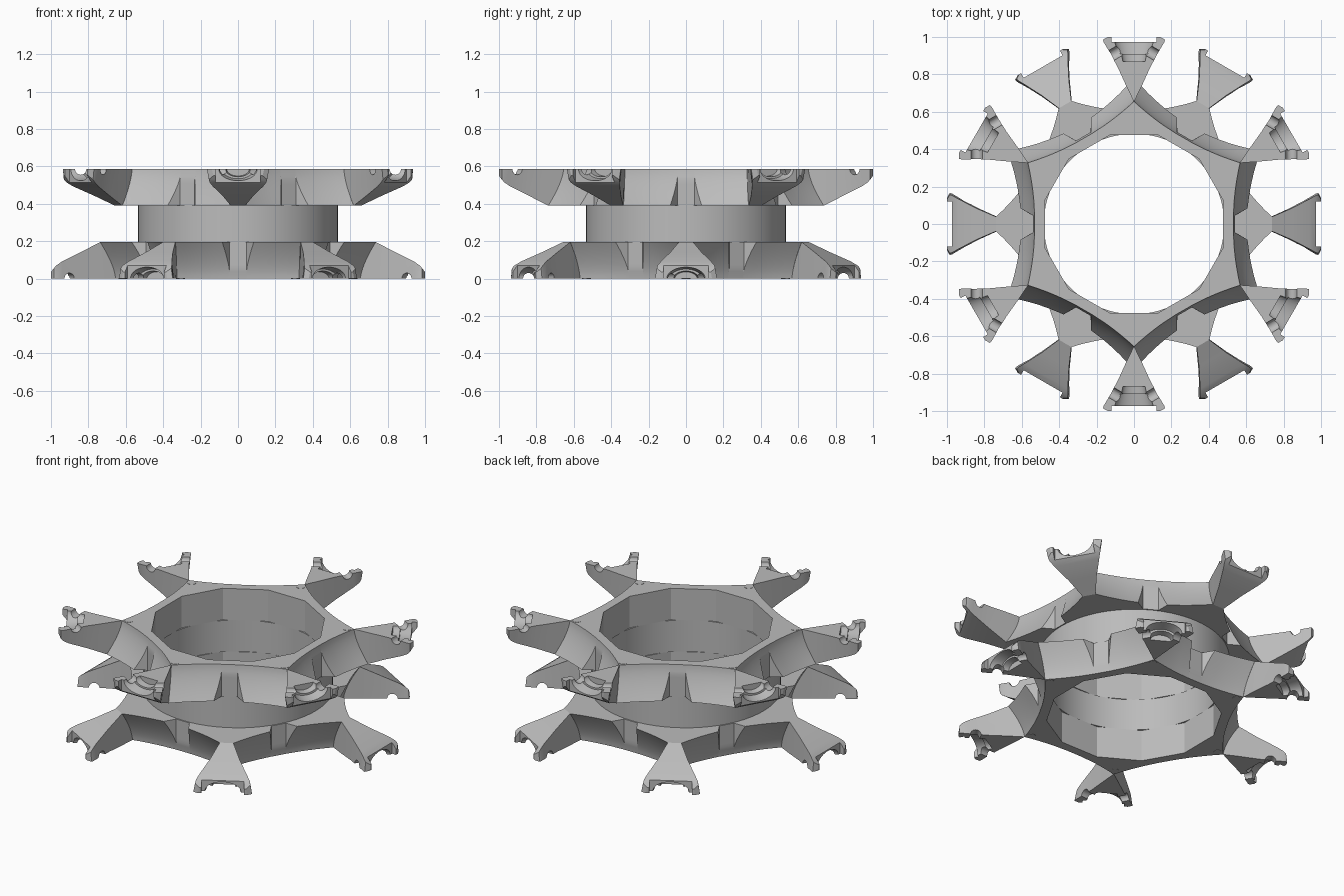
import bpy, bmesh
from math import pi, sin, cos, radians
from mathutils import Matrix, Vector

cube = bpy.data.objects.get("Cube")
if cube:
    bpy.data.objects.remove(cube)

H = 0.195          # thickness of one hub and of the spacer ring
GREY = (0.5, 0.5, 0.5, 1)

metal = bpy.data.materials.new("plain_grey")
metal.use_nodes = True
metal.diffuse_color = GREY
metal.node_tree.nodes["Principled BSDF"].inputs["Base Color"].default_value = GREY


def finish(bm, name):
    bmesh.ops.recalc_face_normals(bm, faces=bm.faces)
    mesh = bpy.data.meshes.new(name)
    bm.to_mesh(mesh)
    bm.free()
    mesh.materials.append(metal)
    obj = bpy.data.objects.new(name, mesh)
    bpy.context.scene.collection.objects.link(obj)
    return obj


def loft(loops, name, closed=False):
    """Solid through matching point loops, capped or joined last to first."""
    bm = bmesh.new()
    rings = [[bm.verts.new(p) for p in loop] for loop in loops]
    n = len(rings[0])
    for a, b in zip(rings, rings[1:] + (rings[:1] if closed else [])):
        for i in range(n):
            j = (i + 1) % n
            bm.faces.new((a[i], a[j], b[j], b[i]))
    if not closed:
        bm.faces.new(rings[0])
        bm.faces.new(rings[-1])
    return finish(bm, name)


def cone(r1, r2, depth, matrix, name, sides=32):
    bm = bmesh.new()
    bmesh.ops.create_cone(bm, cap_ends=True, segments=sides, radius1=r1,
                          radius2=r2, depth=depth, matrix=matrix)
    return finish(bm, name)


def activate(obj):
    bpy.ops.object.select_all(action='DESELECT')
    obj.select_set(True)
    bpy.context.view_layer.objects.active = obj


def cut(obj, cutter):
    mod = obj.modifiers.new("cut", 'BOOLEAN')
    mod.operation = 'DIFFERENCE'
    mod.solver = 'EXACT'
    mod.object = cutter
    activate(obj)
    bpy.ops.object.modifier_apply(modifier=mod.name)
    bpy.data.objects.remove(cutter)


def smooth(obj):
    activate(obj)
    bpy.ops.object.shade_smooth_by_angle(angle=radians(25))


def circle(radius, z, sides=64):
    return [(radius * cos(2 * pi * i / sides), radius * sin(2 * pi * i / sides), z)
            for i in range(sides)]


def wall_half(h):
    """Half of one concave, flaring wall, from the corner to the notch: (d, t)."""
    flare = (1 - h / H) ** 1.5

    def depth(u):
        return 0.53 + 0.037 * u * u + (0.075 + 0.016 * u * u) * flare

    half = [(depth(u), u * (0.3265 + 0.0075 * flare)) for u in (1, 0.85, 0.7, 0.55, 0.4)]
    lip = depth(0.2)
    back = min(lip, 0.541)
    half.append((lip, 0.046 + max(lip - back, 0.002) * 0.58))
    half.append((back, 0.045))
    return half


def six_sides(half, h):
    """Mirror a half wall and repeat it around the hub."""
    side = [(d, -t) for d, t in half] + half[::-1]
    points = []
    for i in range(6):
        turn = Matrix.Rotation(radians(60 * i + 30), 3, 'Z')
        points += [turn @ Vector((d, t, h)) for d, t in side]
    return points


# Hub: notched outer walls joined to a twelve-sided bore
bore = []
for angle in (29.5, 26, 22, 18.5, 15, 8.5, 5):
    to_flat = radians(angle - 30 if angle > 15 else angle)
    r = 0.476 / cos(to_flat)
    bore.append((r * cos(radians(angle)), r * sin(radians(angle))))
levels = [H * i / 10 for i in range(11)]
hub = loft([six_sides(wall_half(h), h) for h in levels]
           + [six_sides(bore, H), six_sides(bore, 0)], "upper_hub", closed=True)
smooth(hub)

# Arm: flared prism with a rising underside; columns are radius, half width, underside
sections = [(0.655, 0.001, 0), (0.737, 0.041, 0), (0.84, 0.088, 0.053),
            (0.94, 0.143, 0.103), (0.972, 0.162, 0.125), (0.985, 0.166, 0.14),
            (1.0, 0.14, 0.16)]
arm = loft([[(r, -w, H), (r, w, H), (r, w * 0.94, z), (r, -w * 0.94, z)]
            for r, w, z in sections], "arm")
# Gap between the two prongs at the tip
gap = [(0.972, -0.12), (1.1, -0.12), (1.1, 0.12), (0.972, 0.12)]
cut(arm, loft([[(x, y, z) for x, y in gap] for z in (-0.1, 0.3)], "gap_cutter"))
# Stepped half-round socket in the outer face
for r1, r2, start, end in ((0.085, 0.125, 0.91, 1.05), (0.06, 0.075, 0.87, 0.95)):
    place = (Matrix.Translation(((start + end) / 2, 0, H))
             @ Matrix.Diagonal((1, 1, 0.6, 1)) @ Matrix.Rotation(pi / 2, 4, 'Y'))
    cut(arm, cone(r1, r2, end - start, place, "socket_cutter"))
# Cross grooves through the prong walls
for s in (-1, 1):
    axis = Vector((-0.5, s * 0.866, 0)).to_track_quat('Z', 'Y').to_matrix().to_4x4()
    place = Matrix.Translation((0.905, s * 0.115, H)) @ axis
    cut(arm, cone(0.03, 0.03, 0.12, place, "groove_cutter", 20))
smooth(arm)

# Round pin head, almost flush with the outer face of the hub
pin = cone(0.024, 0.024, 0.008, Matrix.Translation((0.615, 0, H - 0.0025)), "pin", 24)


def place_copy(source, name, matrix):
    obj = bpy.data.objects.new(name, source.data)
    bpy.context.scene.collection.objects.link(obj)
    obj.matrix_world = matrix


# Place both hubs with their arms and pins; the lower one is turned over
upper = Matrix.Translation((0, 0, 2 * H)) @ Matrix.Rotation(pi / 6, 4, 'Z')
lower = Matrix.Translation((0, 0, H)) @ Matrix.Rotation(pi, 4, 'X')
hub.matrix_world = upper
place_copy(hub, "lower_hub", lower)
for level, base in (("upper", upper), ("lower", lower)):
    for i in range(6):
        spin = base @ Matrix.Rotation(radians(60 * i), 4, 'Z')
        place_copy(arm, f"{level}_arm_{i + 1}", spin)
        place_copy(pin, f"{level}_pin_{i + 1}", spin)
bpy.data.objects.remove(arm)
bpy.data.objects.remove(pin)

# Spacer ring between the hubs
ring = loft([circle(0.535, H), circle(0.535, 2 * H), circle(0.482, 2 * H),
             circle(0.482, H)], "spacer_ring", closed=True)
smooth(ring)
